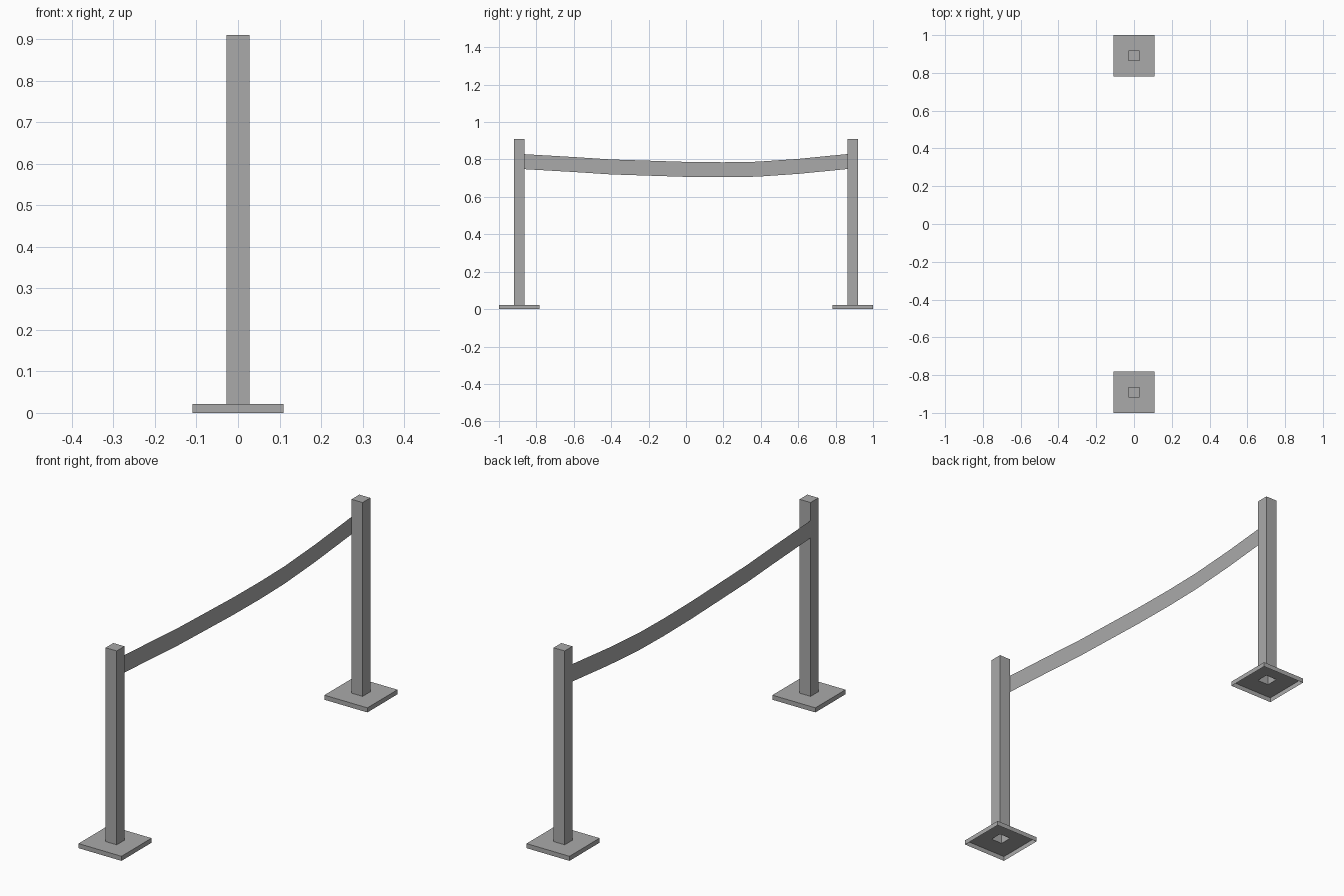
import bpy
import bmesh

cube = bpy.data.objects.get("Cube")
if cube:
    bpy.data.objects.remove(cube, do_unlink=True)

# Single plain grey
grey = bpy.data.materials.new("plain_grey")
grey.use_nodes = True
colour = (0.4, 0.4, 0.4, 1)
grey.diffuse_color = colour
grey.node_tree.nodes["Principled BSDF"].inputs["Base Color"].default_value = colour

POST_Y = 0.891
POST_HALF, BASE_HALF = 0.028, 0.109
BASE_TOP, POST_TOP = 0.021, 0.91


def finish(bm, name):
    mesh = bpy.data.meshes.new(name)
    bm.to_mesh(mesh)
    bm.free()
    mesh.materials.append(grey)
    obj = bpy.data.objects.new(name, mesh)
    bpy.context.collection.objects.link(obj)


def square(bm, half, y, z):
    corners = ((-1, -1), (1, -1), (1, 1), (-1, 1))
    return [bm.verts.new((a * half, y + b * half, z)) for a, b in corners]


# Each stand is one hollow shell: open-bottomed foot plate rising into a post
def stand(name, y):
    bm = bmesh.new()
    rings = [square(bm, BASE_HALF, y, 0), square(bm, BASE_HALF, y, BASE_TOP),
             square(bm, POST_HALF, y, BASE_TOP), square(bm, POST_HALF, y, POST_TOP)]
    for low, high in zip(rings, rings[1:]):
        for i in range(4):
            j = (i + 1) % 4
            bm.faces.new((low[i], low[j], high[j], high[i]))
    bm.faces.new(rings[-1])
    finish(bm, name)


stand("front_stand", -POST_Y)
stand("back_stand", POST_Y)

# Sagging flat band, fixed to the side of the posts
BAND_X, BAND_HEIGHT = -0.0285, 0.08
top_edge = [(-0.917, 0.833), (-0.86, 0.828), (-0.6, 0.813), (-0.4, 0.8),
            (0, 0.787), (0.2, 0.785), (0.38, 0.788), (0.6, 0.803), (0.863, 0.829)]
bm = bmesh.new()
columns = [[bm.verts.new((BAND_X, y, z - drop)) for drop in (0, BAND_HEIGHT)]
           for y, z in top_edge]
for (a, b), (c, d) in zip(columns, columns[1:]):
    bm.faces.new((a, b, d, c))
finish(bm, "barrier_band")
